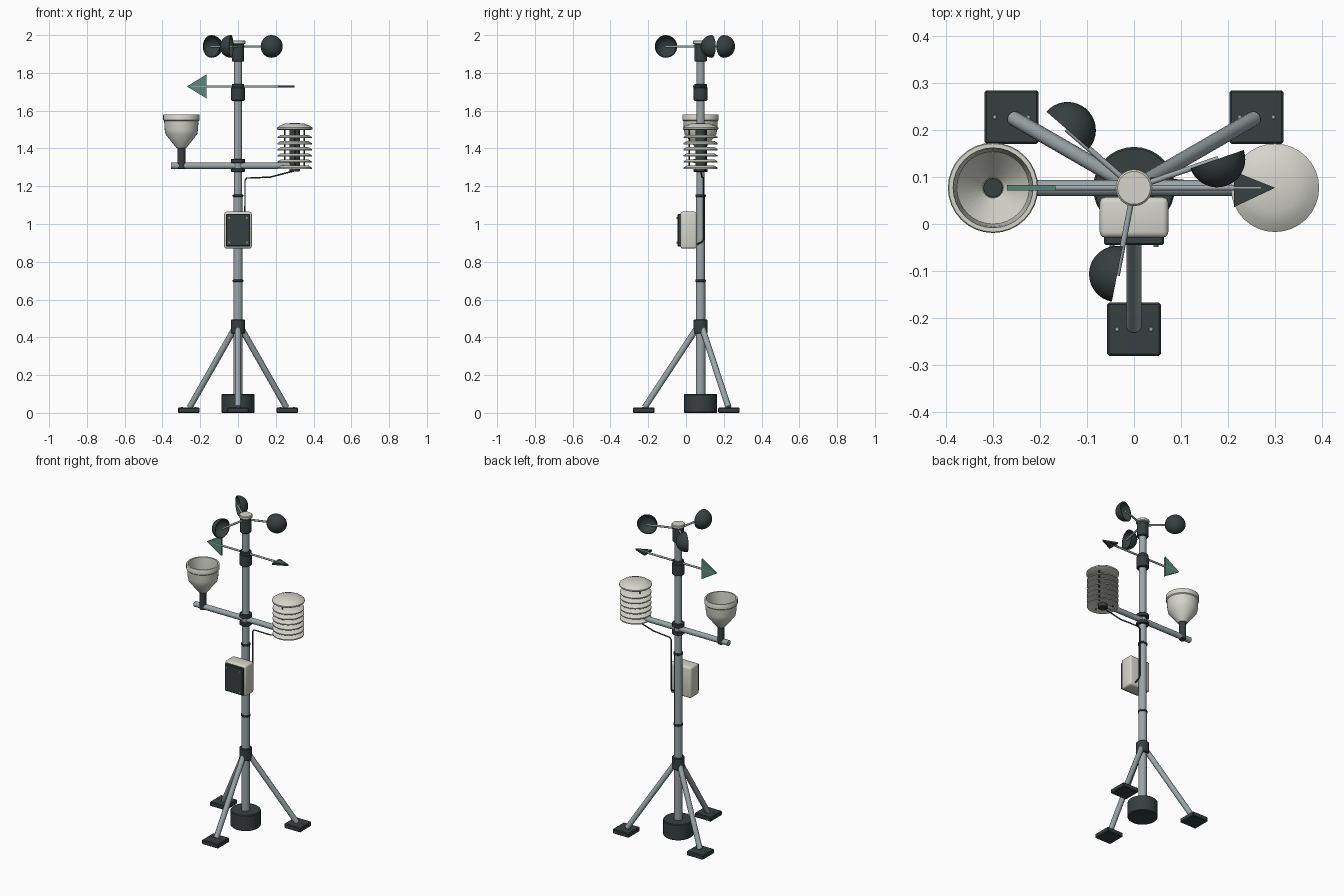
import bpy, bmesh
from math import sin, cos, pi, radians
from mathutils import Vector, Matrix

if "Cube" in bpy.data.objects:
    bpy.data.objects.remove(bpy.data.objects["Cube"])

MY = 0.077  # mast axis position in y


def material(name, col):
    m = bpy.data.materials.new(name)
    m.diffuse_color = (*col, 1)
    m.use_nodes = True
    m.node_tree.nodes["Principled BSDF"].inputs["Base Color"].default_value = m.diffuse_color
    return m


STEEL = material("steel", (0.33, 0.38, 0.39))
DARK = material("dark_plastic", (0.04, 0.05, 0.05))
LIGHT = material("light_plastic", (0.66, 0.66, 0.60))
GREEN = material("green_fin", (0.10, 0.25, 0.19))


def finish(name, bm, mat, matrix=Matrix(), smooth=True):
    bmesh.ops.recalc_face_normals(bm, faces=bm.faces)
    me = bpy.data.meshes.new(name)
    bm.to_mesh(me)
    bm.free()
    me.transform(matrix)
    me.materials.append(mat)
    ob = bpy.data.objects.new(name, me)
    bpy.context.collection.objects.link(ob)
    if smooth:
        bpy.ops.object.select_all(action='DESELECT')
        ob.select_set(True)
        bpy.context.view_layer.objects.active = ob
        bpy.ops.object.shade_smooth_by_angle(angle=radians(35))
    return ob


def lathe(name, profile, mat, at=(0, MY, 0), n=24, matrix=None):
    """Revolve (radius, z) points around z; radius 0 closes to a pole."""
    bm = bmesh.new()
    rings = []
    for r, z in profile:
        if r < 1e-6:
            rings.append([bm.verts.new((0, 0, z))])
        else:
            rings.append([bm.verts.new((r * cos(2 * pi * i / n), r * sin(2 * pi * i / n), z)) for i in range(n)])
    for a, b in zip(rings, rings[1:]):
        for i in range(n):
            j = (i + 1) % n
            quad = [a[i % len(a)], a[j % len(a)], b[j % len(b)], b[i % len(b)]]
            bm.faces.new(list(dict.fromkeys(quad)))
    return finish(name, bm, mat, matrix or Matrix.Translation(at))


def drum(name, r, z0, z1, mat, at=(0, MY, 0), n=24, c=0.004):
    """Cylinder with small chamfers."""
    return lathe(name, [(0, z0), (r - c, z0), (r, z0 + c), (r, z1 - c), (r - c, z1), (0, z1)], mat, at, n)


def rod(name, a, b, r, mat, n=12):
    a, b = Vector(a), Vector(b)
    d = b - a
    m = Matrix.Translation(a) @ d.to_track_quat('Z', 'Y').to_matrix().to_4x4()
    return lathe(name, [(0, 0), (r, 0), (r, d.length), (0, d.length)], mat, n=n, matrix=m)


def box(name, lo, hi, mat, bevel=0.004, seg=1):
    lo, hi = Vector(lo), Vector(hi)
    bm = bmesh.new()
    bmesh.ops.create_cube(bm, size=1, matrix=Matrix.Translation((lo + hi) / 2) @ Matrix.Diagonal((*(hi - lo), 1)))
    bmesh.ops.bevel(bm, geom=bm.edges[:], offset=bevel, segments=seg, profile=0.5, affect='EDGES')
    return finish(name, bm, mat)


def plate(name, pts, thick, mat):
    """Flat polygon extruded by a thickness vector, centred on the points."""
    t = Vector(thick)
    bm = bmesh.new()
    f = bm.faces.new([bm.verts.new(Vector(p) - t / 2) for p in pts])
    new = bmesh.ops.extrude_face_region(bm, geom=[f])["geom"]
    bmesh.ops.translate(bm, vec=t, verts=[v for v in new if isinstance(v, bmesh.types.BMVert)])
    return finish(name, bm, mat, smooth=False)


# Mast with joints, base and collars
lathe("mast", [(0, 0.02), (0.025, 0.02), (0.025, 0.70), (0.0235, 0.70), (0.0235, 1.15),
               (0.022, 1.15), (0.022, 1.90), (0, 1.90)], STEEL)
drum("base_weight", 0.087, 0, 0.10, DARK, n=32)
drum("tripod_collar", 0.037, 0.42, 0.495, DARK)
for i, z in enumerate((0.70, 1.15)):
    drum(f"mast_joint_{i}", 0.028, z - 0.006, z + 0.006, DARK, c=0.002)

# Tripod legs and square feet with bolts
for i, ang in enumerate((-90, 30, 150)):
    c, s = cos(radians(ang)), sin(radians(ang))
    rod(f"leg_{i}", (0.022 * c, MY + 0.022 * s, 0.445), (0.295 * c, MY + 0.295 * s, 0.03), 0.016, STEEL)
    x, y = 0.301 * c, MY + 0.301 * s
    box(f"foot_{i}", (x - 0.057, y - 0.057, 0), (x + 0.057, y + 0.057, 0.028), DARK)
    for k in (-1, 1):
        drum(f"foot_bolt_{i}_{k}", 0.005, 0.024, 0.032, STEEL, (x + k * 0.036, y, 0), 8, 0.001)

# Cross arm and its clamp
rod("cross_arm", (-0.355, MY, 1.308), (0.31, MY, 1.308), 0.017, STEEL, 16)
for i, (z0, z1) in enumerate(((1.275, 1.295), (1.322, 1.345))):
    drum(f"arm_clamp_{i}", 0.037, z0, z1, DARK, c=0.003)

# Rain gauge: hollow funnel on a post
at = (-0.30, MY, 0)
lathe("rain_funnel", [(0, 1.402), (0.026, 1.402), (0.084, 1.475), (0.088, 1.50), (0.091, 1.545), (0.096, 1.55),
                      (0.096, 1.577), (0.094, 1.58), (0.085, 1.58), (0.082, 1.55), (0.077, 1.48),
                      (0.022, 1.415), (0, 1.415)], LIGHT, at, 32)
drum("funnel_drain", 0.021, 1.410, 1.420, DARK, at, 16, 0.001)
drum("gauge_post", 0.021, 1.29, 1.405, DARK, at, 20)

# Radiation shield: stacked louvres under a domed cap
at = (0.30, MY, 0)
drum("sensor_core", 0.028, 1.277, 1.505, DARK, at)
lathe("shield_cap", [(0, 1.498), (0.088, 1.498), (0.094, 1.502), (0.094, 1.510), (0.075, 1.523),
                     (0.050, 1.532), (0, 1.535)], LIGHT, at, 32)
for i in range(6):
    z = 1.292 + i * 0.0325
    lathe(f"shield_louvre_{i}", [(0.026, z + 0.010), (0.070, z + 0.008), (0.086, z), (0.091, z), (0.091, z + 0.006),
                                 (0.074, z + 0.017), (0.026, z + 0.017), (0.026, z + 0.010)], LIGHT, at, 32)
for i in range(3):
    a = radians(30 + 120 * i)
    drum(f"shield_spacer_{i}", 0.004, 1.295, 1.50, DARK, (0.30 + 0.06 * cos(a), MY + 0.06 * sin(a), 0), 8, 0.001)

# Wind vane
drum("vane_hub", 0.036, 1.652, 1.725, DARK)
drum("vane_hub_top", 0.033, 1.72, 1.742, DARK)
rod("vane_rod", (-0.25, MY, 1.728), (0.27, MY, 1.728), 0.006, STEEL)
plate("vane_fin", [(-0.27, MY, 1.728), (-0.167, MY, 1.665), (-0.167, MY, 1.792)], (0, 0.011, 0), GREEN)
plate("vane_pointer", [(0.30, MY, 1.728), (0.213, MY + 0.035, 1.728), (0.213, MY - 0.041, 1.728)], (0, 0, 0.011), DARK)

# Cup anemometer: cups bulge clockwise, rim planes radial
drum("cup_hub", 0.033, 1.86, 1.955, DARK)
drum("cup_hub_cap", 0.039, 1.952, 1.972, LIGHT)
R, T = 0.060, 0.004
arc = [i * pi / 2 / 9 for i in range(10)]
shell = [(R * sin(a), R * cos(a)) for a in arc] + [((R - T) * sin(a), (R - T) * cos(a)) for a in reversed(arc)]
for i in range(3):
    ang = radians(19 + 120 * i)
    d = Vector((cos(ang), sin(ang), 0))
    out = Vector((sin(ang), -cos(ang), 0))
    hub = Vector((0, MY, 1.94))
    m = Matrix.Translation(hub + d * 0.187) @ out.to_track_quat('Z', 'Y').to_matrix().to_4x4()
    lathe(f"wind_cup_{i}", shell, DARK, n=28, matrix=m)
    rod(f"cup_arm_{i}", hub, hub + d * 0.19, 0.006, STEEL)

# Logger box with dark door and screws
box("logger_box", (-0.073, -0.029, 0.87), (0.073, 0.057, 1.065), LIGHT, 0.012, 3)
box("logger_door", (-0.064, -0.045, 0.882), (0.064, -0.025, 1.053), DARK)
for x in (-0.047, 0.047):
    for z in (0.902, 1.032):
        rod(f"door_screw_{x}_{z}", (x, -0.042, z), (x, -0.049, z), 0.005, STEEL, 8)

# Sensor cable from shield to logger
path = [(0.30, MY, 1.282), (0.17, 0.085, 1.248), (0.045, 0.095, 1.243), (0.037, 0.095, 1.23),
        (0.037, 0.095, 0.92), (0.037, 0.085, 0.905), (0.037, 0.05, 0.888)]
cu = bpy.data.curves.new("sensor_cable", 'CURVE')
cu.dimensions = '3D'
cu.bevel_depth = 0.004
cu.bevel_resolution = 2
cu.use_fill_caps = True
sp = cu.splines.new('POLY')
sp.points.add(len(path) - 1)
for p, q in zip(sp.points, path):
    p.co = (*q, 1)
cu.materials.append(DARK)
bpy.context.collection.objects.link(bpy.data.objects.new("sensor_cable", cu))
